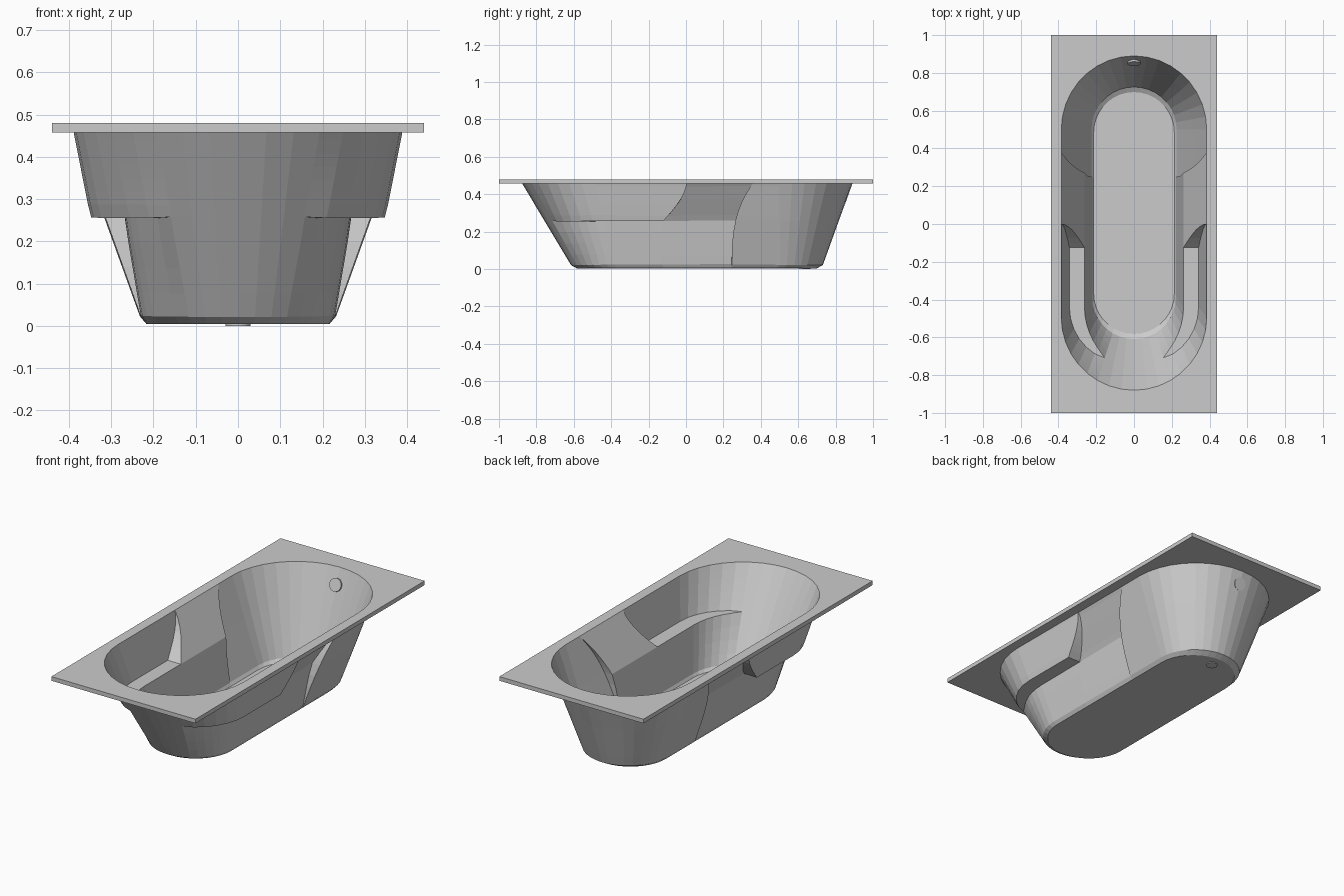
import bpy, bmesh
from math import sin, cos, pi
from mathutils import Vector

cube = bpy.data.objects.get("Cube")
if cube:
    bpy.data.objects.remove(cube)

FLOOR, LEDGE, TOP = 0.012, 0.262, 0.48
LOWER = [0.027, 0.08, 0.14, 0.2, LEDGE]
UPPER = [LEDGE, 0.29, 0.32, 0.35, 0.38, 0.41, 0.445, TOP]
STEPS = 9

mat = bpy.data.materials.new("light grey enamel")
mat.use_nodes = True
grey = (0.6, 0.6, 0.6, 1)
mat.diffuse_color = grey
mat.node_tree.nodes["Principled BSDF"].inputs["Base Color"].default_value = grey


def make_object(name, bm):
    mesh = bpy.data.meshes.new(name)
    bm.to_mesh(mesh)
    bm.free()
    mesh.materials.append(mat)
    obj = bpy.data.objects.new(name, mesh)
    bpy.context.collection.objects.link(obj)
    return obj


def thicken(obj, amount):
    mod = obj.modifiers.new("thickness", 'SOLIDIFY')
    mod.thickness = amount
    mod.offset = -1


def column(base, inner, outer, top, y_at=None):
    """One wall profile: floor edge, up to the ledge, across it, up to the rim."""
    base, inner, outer, top = (Vector(p) for p in (base, inner, outer, top))
    pts = [(*(base * 0.97), FLOOR)]
    for zs, a, b in ((LOWER, base, inner), (UPPER, outer, top)):
        for z in zs:
            lo, hi = (FLOOR, LEDGE) if zs is LOWER else (LEDGE, TOP)
            p = a.lerp(b, (z - lo) / (hi - lo))
            pts.append((p.x, y_at(z) if y_at else p.y, z))
    return [Vector(p) for p in pts]


def foot_edge(z):
    return 0.25 + 0.13 * (z / TOP) ** 3


def arm_edge(z):
    return -0.125 + 0.125 * sin(max(0, z - LEDGE) / (TOP - LEDGE) * pi / 2)


# Half of the wall profiles, from the foot end round to the head end
half = []
mid = 0.31
for i in range(STEPS + 1):
    c, s = cos(pi / 2 * (1 - i / STEPS)), sin(pi / 2 * (1 - i / STEPS))
    m = (mid * c, 0.5 + mid * s)
    half.append(column((0.22 * c, 0.5 + 0.22 * s), m, m, (0.385 * c, 0.5 + 0.39 * s)))

# Straight sides: foot recess edge, narrow waist, armrest end
wide, waist, arm = (mid, 0), (0.262, 0), (0.342, 0)
for inner, outer, edge in ((wide, wide, foot_edge), (waist, waist, foot_edge),
                           (waist, waist, arm_edge), (waist, arm, arm_edge)):
    half.append(column((0.22, edge(0)), inner, outer, (0.385, 0), edge))

# Head end, where the armrest ledge narrows to nothing
for i in range(STEPS + 1):
    t = pi / 2 * i / STEPS
    c, s = cos(t), sin(t)
    w = max(0, cos(1.5 * t)) ** 0.7
    rows = [(r * c, y - r * s) for r, y in
            ((0.22, -0.38), (mid - 0.048 * w, -0.44), (mid + 0.032 * w, -0.44), (0.385, -0.495))]
    half.append(column(*rows))

mirrored = [[Vector((-p.x, p.y, p.z)) for p in col] for col in reversed(half[1:-1])]
columns = half + mirrored

# Basin shell
bm = bmesh.new()
grid = [[bm.verts.new(p) for p in col] for col in columns]
n = len(grid)
for i in range(n):
    a, b = grid[i], grid[(i + 1) % n]
    for j in range(len(a) - 1):
        bm.faces.new((a[j], a[j + 1], b[j + 1], b[j]))
floor = bm.faces.new([col[0] for col in grid])
floor.normal_update()
bmesh.ops.remove_doubles(bm, verts=bm.verts[:], dist=0.0005)
bmesh.ops.dissolve_degenerate(bm, edges=bm.edges[:], dist=0.0005)
bm.normal_update()
bmesh.ops.recalc_face_normals(bm, faces=bm.faces[:])
bm.normal_update()
base_face = max(bm.faces, key=lambda f: f.calc_area())
if base_face.normal.z < 0:
    bmesh.ops.reverse_faces(bm, faces=bm.faces[:])
basin = make_object("basin", bm)
thicken(basin, 0.008)

# Flat rectangular rim around the opening
bm = bmesh.new()
opening = []
for col in columns:
    if not opening or (col[-1] - opening[-1]).length > 0.001:
        opening.append(col[-1])
corners = [Vector((x, y, TOP)) for x, y in ((0.44, 1), (0.44, -1), (-0.44, -1), (-0.44, 1))]
edges = []
for loop in (opening, corners):
    verts = [bm.verts.new(p) for p in loop]
    edges += [bm.edges.new((v, verts[(k + 1) % len(verts)])) for k, v in enumerate(verts)]
bmesh.ops.triangle_fill(bm, edges=edges, use_beauty=True, normal=(0, 0, 1))
bm.normal_update()
for f in bm.faces:
    if f.normal.z < 0:
        f.normal_flip()
rim = make_object("rim", bm)
thicken(rim, 0.023)


# Drain and overflow fittings
def disc(name, radius, depth, centre, axis):
    bm = bmesh.new()
    bmesh.ops.create_cone(bm, cap_ends=True, segments=24, radius1=radius,
                          radius2=radius, depth=depth)
    obj = make_object(name, bm)
    obj.location = centre
    obj.rotation_euler = Vector(axis).to_track_quat('Z', 'Y').to_euler()


disc("drain", 0.03, 0.015, (0, 0.635, 0.0075), (0, 0, 1))
disc("overflow_cover", 0.035, 0.02, (0, 0.857, 0.395), (0, -0.94, 0.34))
